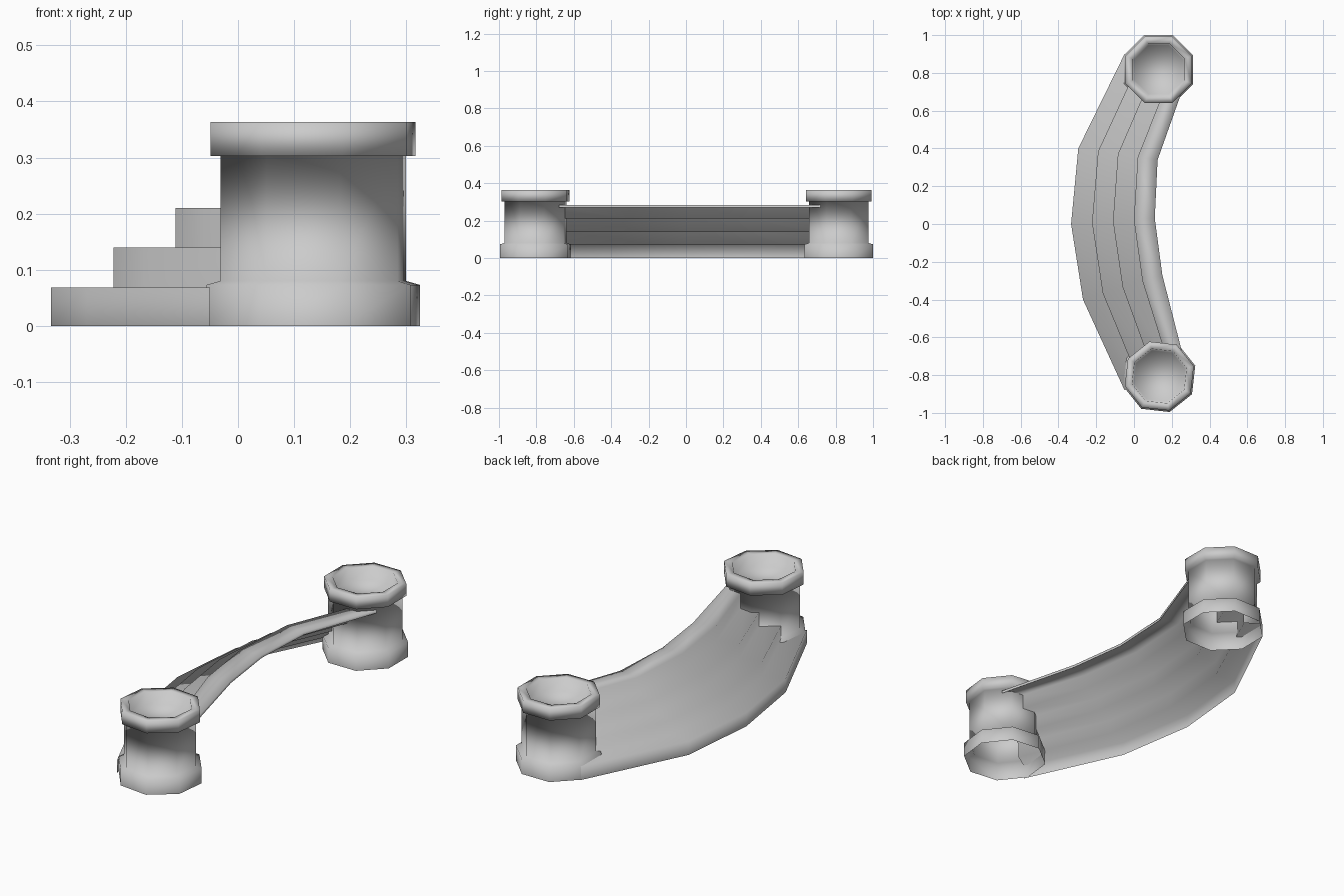
import bpy, bmesh, math
from mathutils import Vector

cube = bpy.data.objects.get("Cube")
if cube:
    bpy.data.objects.remove(cube, do_unlink=True)

# Single stone colour
stone = bpy.data.materials.new("grey_stone")
stone.use_nodes = True
colour = (0.6, 0.6, 0.6, 1)
stone.diffuse_color = colour
stone.node_tree.nodes["Principled BSDF"].inputs["Base Color"].default_value = colour


def grid_object(name, rows, closed=False, cap=False):
    """Skin rows of points with quads, optionally closing each row into a ring."""
    bm = bmesh.new()
    grid = [[bm.verts.new(p) for p in row] for row in rows]
    count = len(grid[0])
    for low, high in zip(grid, grid[1:]):
        for i in range(count if closed else count - 1):
            n = (i + 1) % count
            bm.faces.new((low[i], low[n], high[n], high[i]))
    if cap:
        bm.faces.new(grid[-1])
    for face in bm.faces:
        face.smooth = True
    mesh = bpy.data.meshes.new(name)
    bm.to_mesh(mesh)
    bm.free()
    mesh.materials.append(stone)
    obj = bpy.data.objects.new(name, mesh)
    bpy.context.collection.objects.link(obj)
    return obj


# Curved flight: outer and inner plan points of each cross-section
stations = [((-0.05, -0.88), (0.255, -0.68)),
            ((-0.27, -0.40), (0.15, -0.27)),
            ((-0.333, 0.0), (0.11, 0.03)),
            ((-0.295, 0.40), (0.125, 0.34)),
            ((-0.05, 0.90), (0.26, 0.72))]
heights = [0, 0.068, 0.14, 0.21, 0.284]
steps = len(heights) - 1

# Stair profile as (fraction across, height), ending in a small turned-down lip
profile = [(0, 0)]
for k in range(steps):
    profile += [(k / steps, heights[k + 1]), ((k + 1) / steps, heights[k + 1])]
profile.append((1, 0.27))

# Rows run up the profile, points run along the flight; flip to face outward
rows = [[Vector(outer).lerp(Vector(inner), t).to_3d() + Vector((0, 0, z))
         for outer, inner in reversed(stations)] for t, z in profile]
grid_object("curved_steps", rows)

# Octagonal pedestals with a flared foot, a thick rim and a shallow bowl
turned = [(0.198, 0), (0.198, 0.073), (0.172, 0.08), (0.172, 0.303),
          (0.19, 0.303), (0.19, 0.363), (0.15, 0.363), (0.14, 0.3)]


def pedestal(name, x, y, turn):
    rings = []
    for r, z in turned:
        angles = [math.radians(turn + 45 * i) for i in range(8)]
        rings.append([(x + r * math.cos(a), y + r * math.sin(a), z) for a in angles])
    return grid_object(name, rings, closed=True, cap=True)


pedestal("front_pedestal", 0.134, -0.805, 16)
pedestal("back_pedestal", 0.13, 0.817, 22.5)
